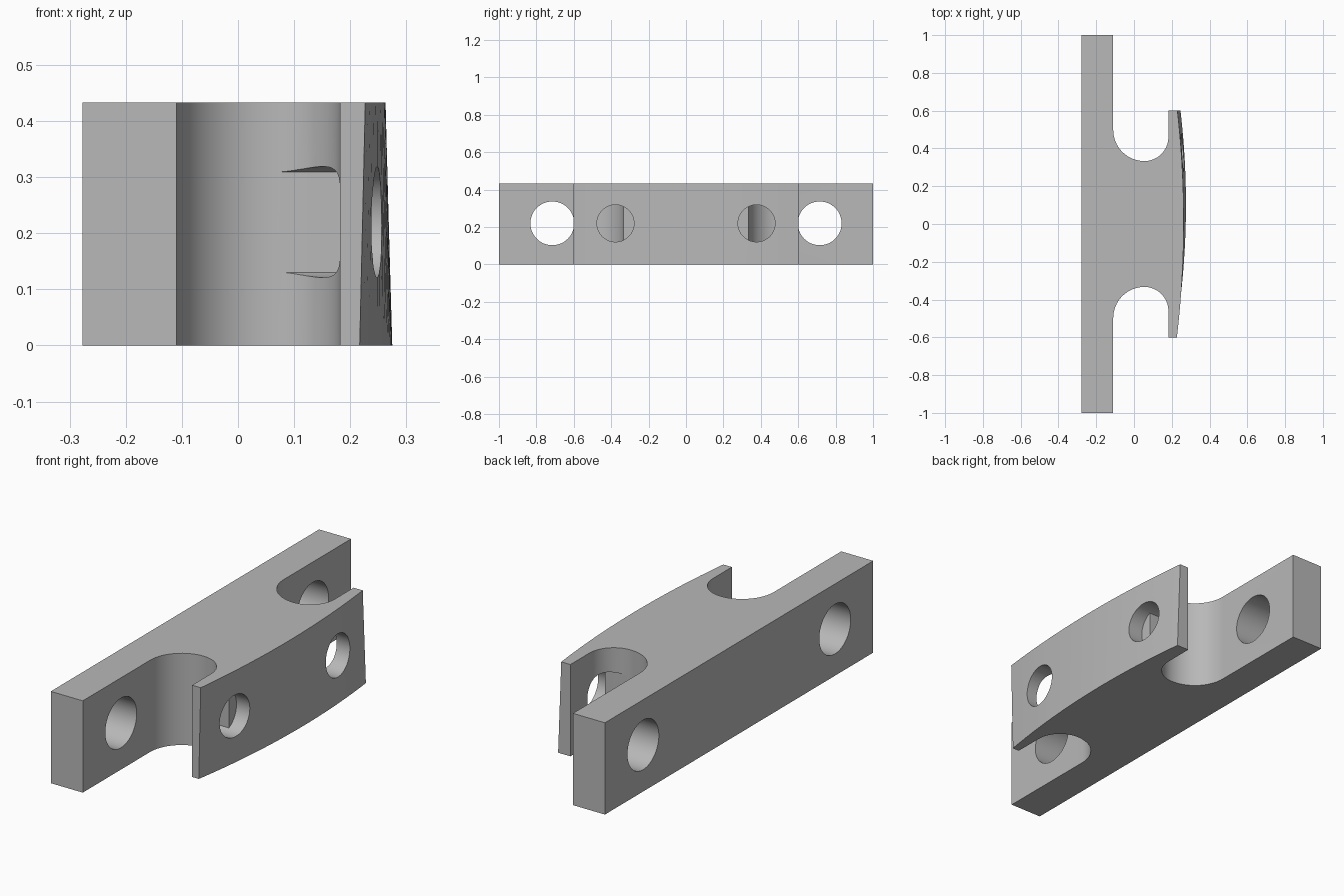
import bpy, bmesh
from math import sin, cos, pi

cube = bpy.data.objects.get("Cube")
if cube:
    bpy.data.objects.remove(cube, do_unlink=True)

HEIGHT, HOLE_Z = 0.433, 0.22
BACK, BAR, FLANGE = -0.277, -0.11, 0.182
NECK_X, NECK_Y, FLANGE_Y = 0.055, 0.333, 0.602

grey = bpy.data.materials.new("plain grey")
grey.use_nodes = True
grey.diffuse_color = (0.48, 0.48, 0.48, 1)
grey.node_tree.nodes["Principled BSDF"].inputs["Base Color"].default_value = (0.48, 0.48, 0.48, 1)


def loft(name, first, second):
    """Closed solid between two matching outlines."""
    bm = bmesh.new()
    a = [bm.verts.new(p) for p in first]
    b = [bm.verts.new(p) for p in second]
    bm.faces.new(a)
    bm.faces.new(b)
    n = len(a)
    for i in range(n):
        j = (i + 1) % n
        bm.faces.new((a[i], a[j], b[j], b[i]))
    bmesh.ops.recalc_face_normals(bm, faces=bm.faces)
    mesh = bpy.data.meshes.new(name)
    bm.to_mesh(mesh)
    bm.free()
    obj = bpy.data.objects.new(name, mesh)
    bpy.context.collection.objects.link(obj)
    mesh.materials.append(grey)
    return obj


def notch():
    """Rounded pocket outline from flange to bar, on the +y side."""
    points = []
    for i in range(33):
        a = pi * i / 32
        r = FLANGE - NECK_X if a <= pi / 2 else NECK_X - BAR
        points.append((NECK_X + r * cos(a), NECK_Y + r * (1 - sin(a))))
    return points


def outline(z, crest, centre, bow):
    """Plan of the body, with a bowed outer face."""
    pts = []
    for i in range(33):
        y = FLANGE_Y * (i / 16 - 1)
        pts.append((crest - bow * (y - centre) ** 2, y))
    side = [(FLANGE, FLANGE_Y)] + notch() + [(BAR, 1), (BACK, 1)]
    pts += side + [(x, -y) for x, y in reversed(side)]
    return [(x, y, z) for x, y in pts]


# Main body: bar, neck and bowed flange whose crest leans
body = loft("clamp_body",
            outline(0, 0.275, 0.103, 0.117),
            outline(HEIGHT, 0.263, 0.012, 0.096))


def drill(name, y, r, x0, x1, inner=0):
    """Round cutter along x, optionally flattened at an inner limit."""
    s = 1 if y > 0 else -1
    ring = []
    for i in range(64):
        a = 2 * pi * (i + 0.5) / 64
        ring.append((s * max(abs(y) + r * cos(a), inner), HOLE_Z + r * sin(a)))
    cutter = loft(name, [(x0, *p) for p in ring], [(x1, *p) for p in ring])
    if inner:
        bm = bmesh.new()
        bm.from_mesh(cutter.data)
        bmesh.ops.dissolve_limit(bm, angle_limit=0.001, verts=bm.verts, edges=bm.edges)
        bm.to_mesh(cutter.data)
        bm.free()
    cutter.hide_render = True
    return cutter


# Bar holes, flange holes and the flat-sided relief behind them
cutters = []
for side, s in (("left", 1), ("right", -1)):
    cutters += [drill("bar_hole_" + side, s * 0.715, 0.117, -0.4, -0.05),
                drill("flange_hole_" + side, s * 0.377, 0.099, 0.187, 0.4),
                drill("relief_" + side, s * 0.377, 0.099, 0.05, 0.195, 0.335)]

bpy.context.view_layer.objects.active = body
for c in cutters:
    mod = body.modifiers.new(c.name, 'BOOLEAN')
    mod.object = c
    mod.operation = 'DIFFERENCE'
    mod.solver = 'EXACT'
    bpy.ops.object.modifier_apply(modifier=mod.name)
for c in cutters:
    bpy.data.objects.remove(c, do_unlink=True)

bpy.ops.object.select_all(action='DESELECT')
body.select_set(True)
bpy.ops.object.shade_smooth_by_angle(angle=pi / 6)
